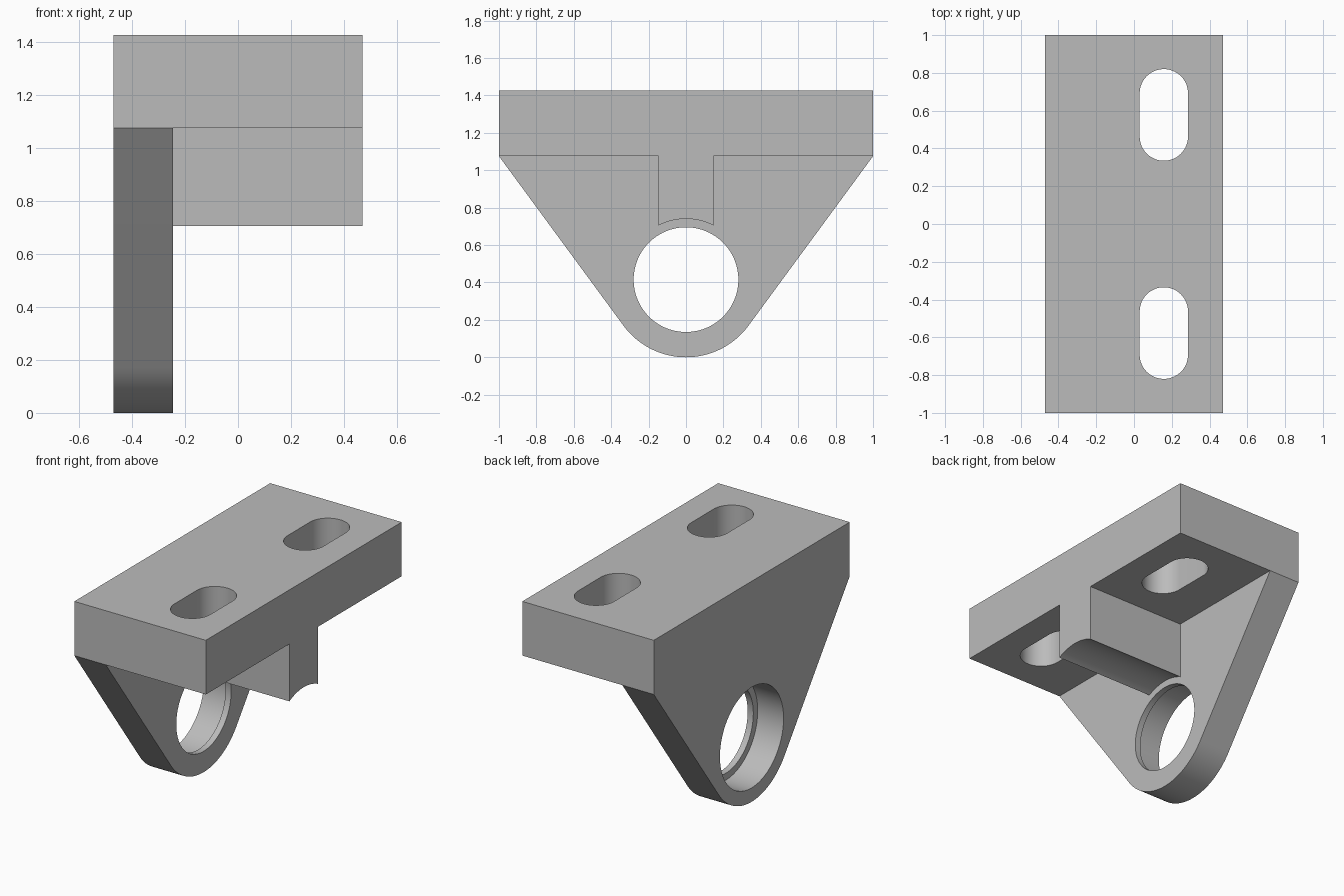
import bpy
import bmesh
from math import acos, atan2, cos, sin, hypot, pi, asin

cube = bpy.data.objects.get("Cube")
if cube:
    bpy.data.objects.remove(cube, do_unlink=True)

# Main dimensions
X0, X1 = -0.47, 0.47            # plate sides
FLANGE_X, LIP_X = -0.245, -0.285
Z_PLATE, Z_TOP = 1.075, 1.425
AXIS_Z = 0.415                  # bore centre height, also the flange end radius
BORE_R, LIP_R = 0.325, 0.28
RIB_Y = 0.147
SLOT_X, SLOT_R = 0.158, 0.128

grey = bpy.data.materials.new("grey metal")
grey.use_nodes = True
colour = (0.5, 0.5, 0.5, 1)
grey.diffuse_color = colour
grey.node_tree.nodes["Principled BSDF"].inputs["Base Color"].default_value = colour


def arc(cx, cy, r, start, end, steps):
    """Points along a circular arc."""
    angles = [start + (end - start) * i / steps for i in range(steps + 1)]
    return [(cx + r * cos(a), cy + r * sin(a)) for a in angles]


def prism(name, outline, axis, low, high):
    """Extrude an outline along x (outline in y, z) or z (outline in x, y)."""
    bm = bmesh.new()
    place = (lambda p: (low, *p)) if axis == "x" else (lambda p: (*p, low))
    face = bm.faces.new([bm.verts.new(place(p)) for p in outline])
    moved = bmesh.ops.extrude_face_region(bm, geom=[face])["geom"]
    shift = (high - low, 0, 0) if axis == "x" else (0, 0, high - low)
    bmesh.ops.translate(bm, vec=shift,
                        verts=[v for v in moved if isinstance(v, bmesh.types.BMVert)])
    bmesh.ops.recalc_face_normals(bm, faces=bm.faces)
    mesh = bpy.data.meshes.new(name)
    bm.to_mesh(mesh)
    bm.free()
    mesh.materials.append(grey)
    obj = bpy.data.objects.new(name, mesh)
    bpy.context.collection.objects.link(obj)
    return obj


def combine(target, other, operation):
    """Apply a boolean and discard the second solid."""
    mod = target.modifiers.new(operation.lower(), "BOOLEAN")
    mod.operation, mod.solver, mod.object = operation, "EXACT", other
    bpy.context.view_layer.objects.active = target
    bpy.ops.object.modifier_apply(modifier=mod.name)
    bpy.data.objects.remove(other, do_unlink=True)


# Mounting plate
bracket = prism("mounting_bracket", [(X0, -1), (X1, -1), (X1, 1), (X0, 1)],
                "z", Z_PLATE, Z_TOP)

# Tapered flange, its sides tangent to the rounded lower end
rise = Z_PLATE - AXIS_Z
tangent = atan2(rise, 1) - acos(AXIS_Z / hypot(1, rise))
flange = prism("flange",
               [(1, Z_PLATE), (-1, Z_PLATE)]
               + arc(0, AXIS_Z, AXIS_Z, -pi - tangent, tangent, 48),
               "x", X0, FLANGE_X)
combine(bracket, flange, "UNION")

# Rib under the plate, hollowed at the bottom to follow the bore
half = asin(RIB_Y / BORE_R)
rib = prism("rib",
            [(RIB_Y, Z_PLATE), (-RIB_Y, Z_PLATE)]
            + arc(0, AXIS_Z, BORE_R, pi / 2 + half, pi / 2 - half, 24),
            "x", FLANGE_X - 0.02, X1)
combine(bracket, rib, "UNION")

# Stepped bore: wide from the outer face, with a thin lip on the inner face
for radius, low, high in ((BORE_R, X0 - 0.1, LIP_X), (LIP_R, X0 - 0.1, FLANGE_X + 0.1)):
    circle = arc(0, AXIS_Z, radius, 0, 2 * pi, 96)[:-1]
    combine(bracket, prism("bore_cutter", circle, "x", low, high), "DIFFERENCE")

# Pair of rounded adjustment slots
for side in (-1, 1):
    near, far = sorted((side * 0.463, side * 0.692))
    slot = (arc(SLOT_X, far, SLOT_R, 0, pi, 32)
            + arc(SLOT_X, near, SLOT_R, pi, 2 * pi, 32))
    combine(bracket, prism("slot_cutter", slot, "z", Z_PLATE - 0.1, Z_TOP + 0.1),
            "DIFFERENCE")

# Smooth curved walls, crisp edges
bpy.ops.object.select_all(action="DESELECT")
bracket.select_set(True)
bpy.context.view_layer.objects.active = bracket
bpy.ops.object.shade_smooth_by_angle(angle=pi / 6)
